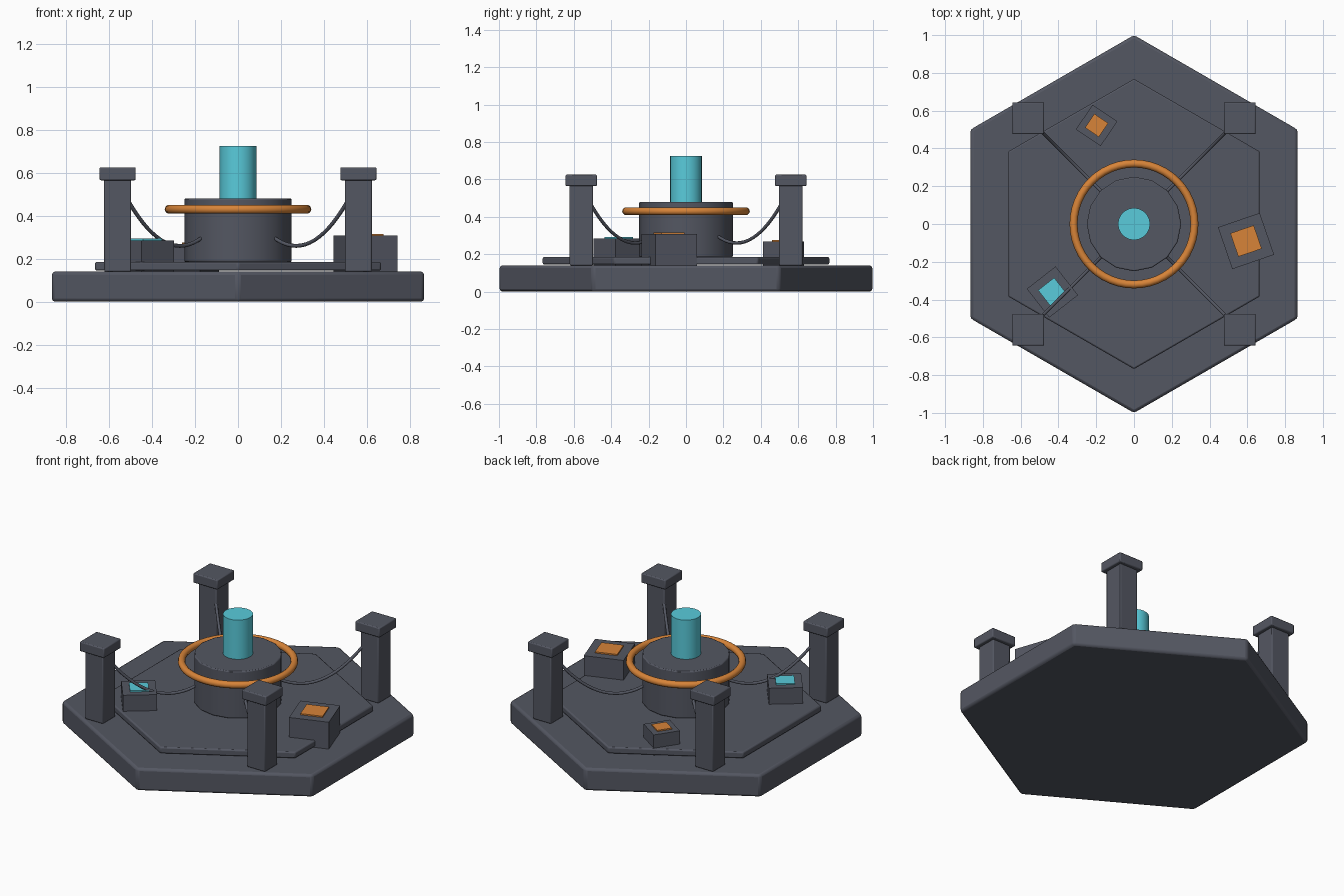
import bpy, math
from mathutils import Vector

if "Cube" in bpy.data.objects:
    bpy.data.objects.remove(bpy.data.objects["Cube"])


def material(name, rgb):
    m = bpy.data.materials.new(name)
    m.diffuse_color = (*rgb, 1)
    m.use_nodes = True
    m.node_tree.nodes["Principled BSDF"].inputs["Base Color"].default_value = m.diffuse_color
    return m


GREY = material("dark metal", (0.088, 0.095, 0.122))
CYAN = material("glowing cyan", (0.10, 0.60, 0.71))
ORANGE = material("copper orange", (0.68, 0.23, 0.04))


def finish(name, mat, bevel=0.0, angle=35):
    ob = bpy.context.object
    ob.name = name
    ob.data.materials.append(mat)
    bpy.ops.object.transform_apply(location=False, rotation=True, scale=True)
    if bevel:
        b = ob.modifiers.new("bevel", 'BEVEL')
        b.width, b.segments, b.limit_method = bevel, 2, 'ANGLE'
        b.angle_limit = math.radians(40)
    bpy.ops.object.shade_smooth_by_angle(angle=math.radians(angle))
    return ob


def prism(name, mat, sides, r, z0, z1, bevel=0.0, turn=0.0):
    bpy.ops.mesh.primitive_cylinder_add(vertices=sides, radius=r, depth=z1 - z0,
                                        location=(0, 0, (z0 + z1) / 2), rotation=(0, 0, turn))
    return finish(name, mat, bevel)


def box(name, mat, x, y, z0, z1, size, turn=0.0, bevel=0.0):
    bpy.ops.mesh.primitive_cube_add(size=1, location=(x, y, (z0 + z1) / 2),
                                    rotation=(0, 0, math.radians(turn)))
    bpy.context.object.scale = (size, size, z1 - z0)
    return finish(name, mat, bevel)


# Hexagonal base and raised deck
prism("base", GREY, 6, 1.0, 0, 0.14, 0.015)
prism("deck", GREY, 6, 0.768, 0.145, 0.185, 0.008)

# Central drum, ring and glowing core
prism("drum", GREY, 16, 0.25, 0.185, 0.48, 0.006)
bpy.ops.mesh.primitive_torus_add(major_radius=0.32, minor_radius=0.021, major_segments=48,
                                 minor_segments=10, location=(0, 0, 0.43))
finish("ring", ORANGE, angle=60)
bpy.ops.mesh.primitive_cylinder_add(vertices=24, radius=0.085, depth=0.245,
                                    end_fill_type='TRIFAN', location=(0, 0, 0.6025))
finish("core", CYAN)

# Corner posts with caps and sagging cables to the drum
for sx in (-1, 1):
    for sy in (-1, 1):
        x, y = 0.56 * sx, 0.56 * sy
        box("post", GREY, x, y, 0.14, 0.57, 0.125, bevel=0.006)
        box("post_cap", GREY, x, y, 0.565, 0.625, 0.168, bevel=0.006)
        curve = bpy.data.curves.new("cable", 'CURVE')
        curve.dimensions = '3D'
        curve.bevel_depth, curve.bevel_resolution = 0.009, 2
        spline = curve.splines.new('POLY')
        n = 16
        spline.points.add(n)
        for i in range(n + 1):
            t = i / n
            d = 0.505 - 0.34 * t
            z = 0.46 - 0.16 * t - 0.42 * t * (1 - t)
            spline.points[i].co = (d * sx, d * sy, z, 1)
        spline.use_smooth = True
        curve.materials.append(GREY)
        bpy.context.collection.objects.link(bpy.data.objects.new("cable", curve))

# Small crates with coloured panels on top
for x, y, size, top, turn, mat in ((0.593, -0.09, 0.234, 0.308, 19, ORANGE),
                                   (-0.432, -0.36, 0.193, 0.285, 38, CYAN),
                                   (-0.198, 0.522, 0.158, 0.268, -34, ORANGE)):
    box("crate", GREY, x, y, 0.14, top, size, turn)
    box("crate_panel", mat, x, y, top, top + 0.008, size * 0.56, turn)
